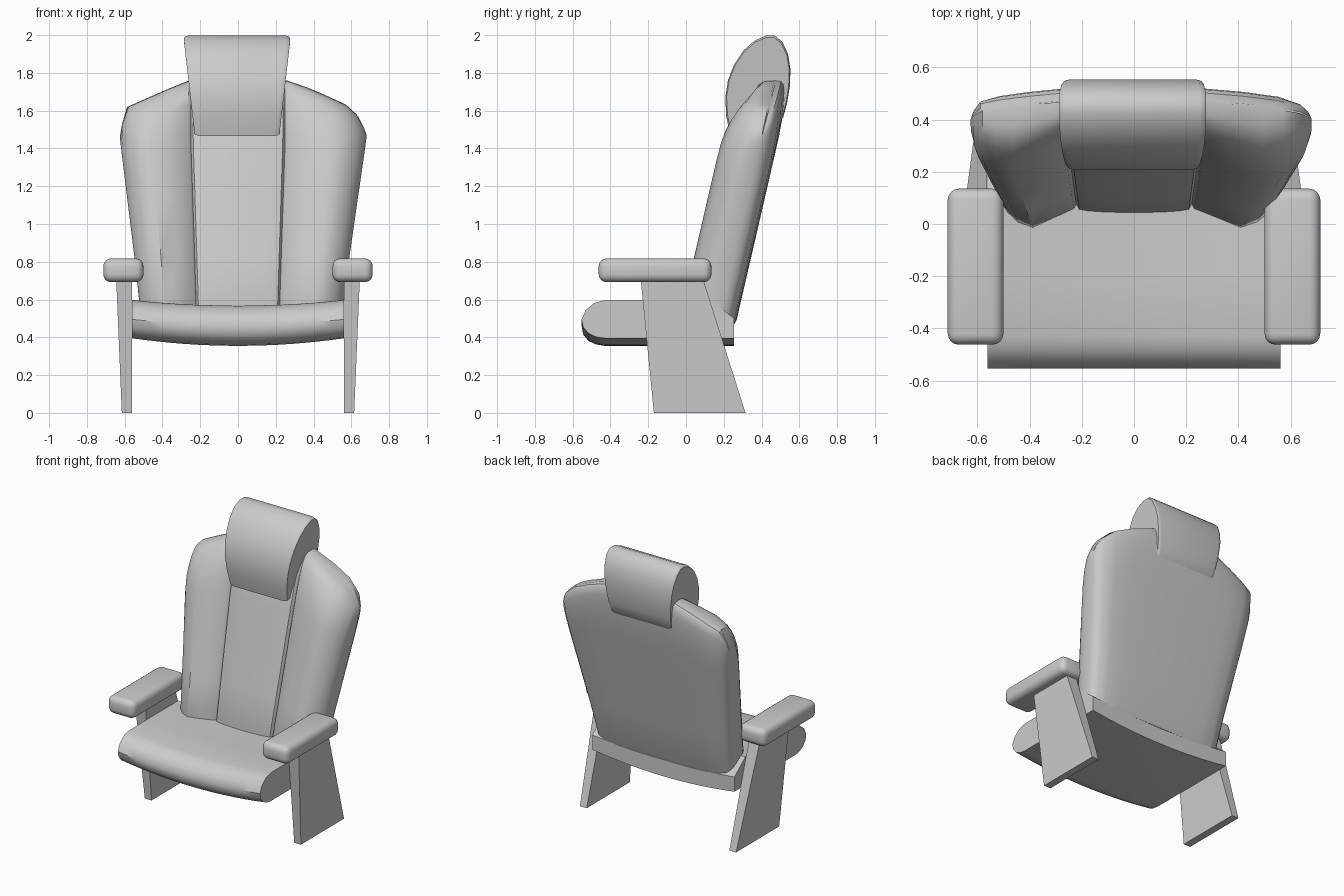
import bpy, bmesh, math

if "Cube" in bpy.data.objects:
    bpy.data.objects.remove(bpy.data.objects["Cube"])

def finish(name, bm, angle=35, bevel=0, segments=3):
    """Turn a bmesh into a shaded object, with an optional bevel."""
    bmesh.ops.recalc_face_normals(bm, faces=bm.faces[:])
    if bevel:
        edges = [e for e in bm.edges if len(e.link_faces) == 2 and e.calc_face_angle() > math.radians(40)]
        bmesh.ops.bevel(bm, geom=edges, offset=bevel, segments=segments, profile=0.5,
                        affect='EDGES', clamp_overlap=True)
    me = bpy.data.meshes.new(name)
    bm.to_mesh(me)
    bm.free()
    ob = bpy.data.objects.new(name, me)
    bpy.context.collection.objects.link(ob)
    bpy.ops.object.select_all(action='DESELECT')
    ob.select_set(True)
    bpy.context.view_layer.objects.active = ob
    bpy.ops.object.shade_smooth_by_angle(angle=math.radians(angle))
    return ob

def loft(rings):
    """Skin a list of closed rings and cap both ends."""
    bm = bmesh.new()
    rows = [[bm.verts.new(p) for p in r] for r in rings]
    n = len(rows[0])
    for a, b in zip(rows, rows[1:]):
        for i in range(n):
            j = (i + 1) % n
            bm.faces.new((a[i], a[j], b[j], b[i]))
    bm.faces.new(rows[0])
    bm.faces.new(rows[-1])
    return bm

def interp(table, x):
    if x <= table[0][0]:
        return table[0][1]
    for (x0, y0), (x1, y1) in zip(table, table[1:]):
        if x <= x1:
            return y0 + (y1 - y0) * (x - x0) / (x1 - x0)
    return table[-1][1]

# Legs: slanted slabs, tapering on the outside; armrests: rounded blocks
leg = [(-0.17, 0, 0.615), (0.315, 0, 0.615), (0.09, 0.71, 0.645), (-0.24, 0.71, 0.645)]
for side, label in ((-1, "left"), (1, "right")):
    finish(label + "_leg", loft([[(side * 0.562, y, z) for y, z, x in leg],
                                 [(side * x, y, z) for y, z, x in leg]]))
    x0, x1 = 0.5, 0.713
    ring = [(-0.462, 0.692), (0.135, 0.692), (0.135, 0.818), (-0.462, 0.818)]
    finish(label + "_armrest", loft([[(side * x, y, z) for y, z in ring] for x in (x0, x1)]),
           bevel=0.042, segments=4)

# Seat: rounded front profile, sagging in the middle
seat = [(0.255, 0.395), (0.255, 0.50), (0.13, 0.597), (-0.2, 0.598), (-0.43, 0.597), (-0.485, 0.582),
        (-0.53, 0.545), (-0.553, 0.495), (-0.545, 0.455), (-0.515, 0.42), (-0.475, 0.402), (-0.43, 0.395)]
rings = []
for k in range(17):
    x = -0.56 + 0.07 * k
    sag = 1 - (x / 0.56) ** 2
    rings.append([(x, y, z - sag * (0.03 if z > 0.48 else 0.04)) for y, z in seat])
finish("seat", loft(rings))

# Backrest: section (u: 0 centre, 1 seam, 2 outer edge; d: depth), leaning back
front = [(0, 0.028), (0.5, 0.03), (0.8, 0.034), (0.95, 0.04), (1, 0.06), (1.03, 0.042), (1.28, 0.008),
         (1.56, -0.032), (1.75, -0.012), (1.88, 0.025), (1.97, 0.07), (2, 0.11)]
back = [(2, 0.18), (1.97, 0.215), (1.9, 0.24), (1.7, 0.258), (1.4, 0.265), (1, 0.268), (0.5, 0.27), (0, 0.27)]
right_half = front + back
left_half = [(-u, d) for u, d in right_half[::-1][1:-1]]
section = right_half + left_half
tops = {1: [(0.28, 1.755), (0.45, 1.685), (0.6, 1.615), (0.655, 1.54), (0.68, 1.47)],
        -1: [(0.27, 1.755), (0.5, 1.655), (0.6, 1.61), (0.625, 1.46)]}
widths = {1: (0.55, 0.68), -1: (0.515, 0.625)}

def back_ring(t, f):
    pts = []
    for u, d in section:
        s = -1 if u < 0 else 1
        u = abs(u)
        def across(h):
            seam = 0.22 + 0.03 * h
            outer = widths[s][0] + h * (widths[s][1] - widths[s][0])
            return u * seam if u <= 1 else seam + (u - 1) * (outer - seam)
        z0 = 0.525 - 0.2 * d
        z = z0 + t * (interp(tops[s], across(1)) - z0)
        x = across(min(1, max(0, (z - 0.55) / 0.9)))
        dd = 0.18 + (d - 0.18) * f
        pts.append((s * x, dd + 0.231 * (z - 0.5), z))
    return pts

levels = [(0, 0.93), (0.02, 1), (0.25, 1), (0.5, 1), (0.7, 1), (0.78, 0.99), (0.84, 0.95), (0.9, 0.86),
          (0.95, 0.74), (0.985, 0.58), (1, 0.38), (1.003, 0.03)]
finish("backrest", loft([back_ring(t, f) for t, f in levels]), angle=40)

# Headrest: rounded cushion profile, wider towards the top
head = [(0.235, 1.467), (0.213, 1.57), (0.208, 1.67), (0.222, 1.76), (0.255, 1.845), (0.305, 1.92),
        (0.365, 1.972), (0.425, 1.998), (0.47, 1.998), (0.51, 1.965), (0.54, 1.90), (0.553, 1.82),
        (0.55, 1.73), (0.535, 1.64), (0.515, 1.565), (0.45, 1.50), (0.35, 1.467)]
cy, cz = 0.385, 1.73
rings = []
for inset, k in ((0, 0.96), (0.008, 0.985), (0.022, 1), (-0.022, 1), (-0.008, 0.985), (0, 0.96)):
    s = -1 if len(rings) < 3 else 1
    ring = []
    for y, z in head:
        half = 0.225 + 0.055 * min(1, (z - 1.467) / 0.5)
        ring.append((-0.005 + s * (half - 0.022 + (0.022 - abs(inset))),
                     cy + (y - cy) * k, cz + (z - cz) * k))
    rings.append(ring)
finish("headrest", loft(rings), angle=40)
